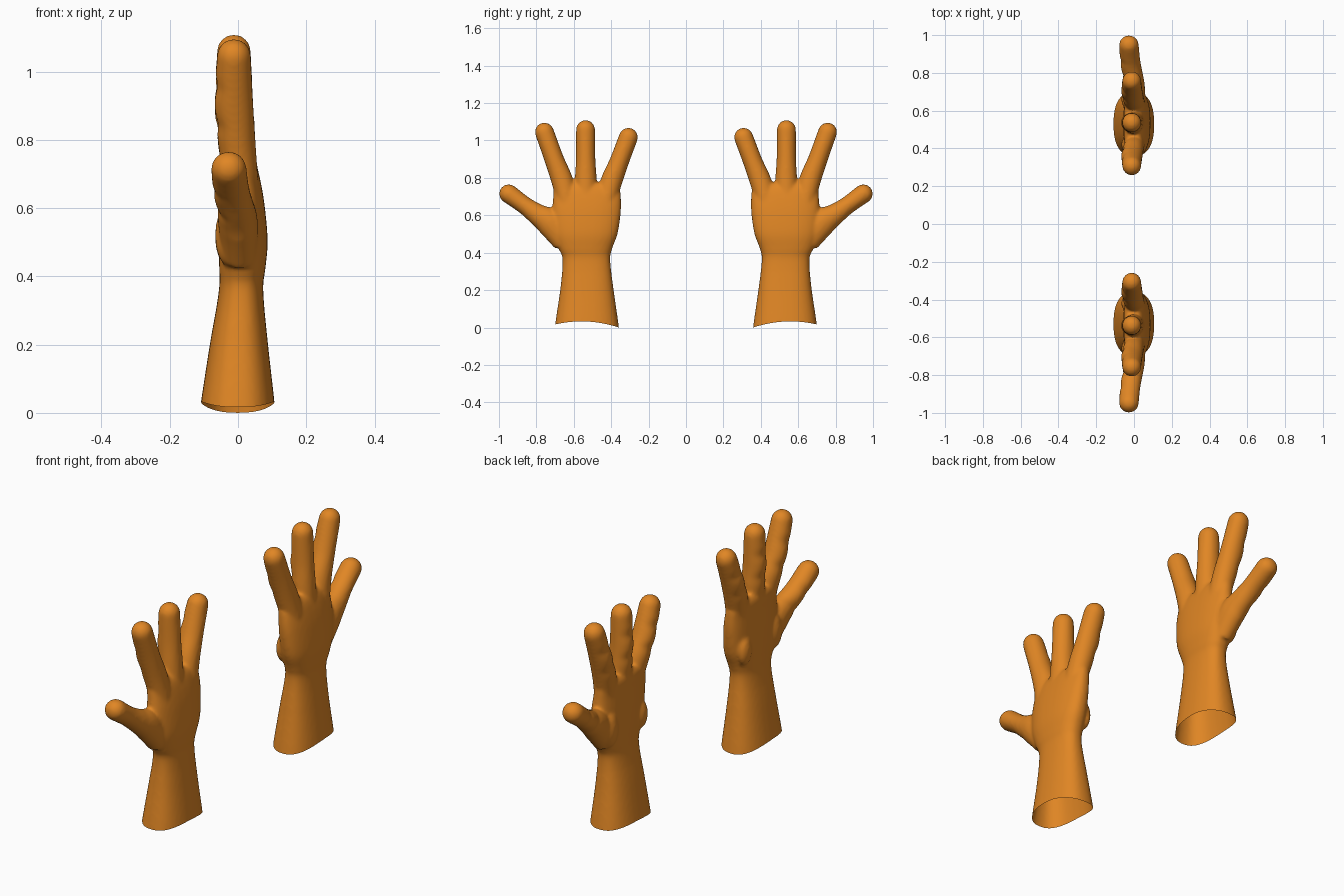
import bpy, bmesh, math
from mathutils import Vector

cube = bpy.data.objects.get("Cube")
if cube:
    bpy.data.objects.remove(cube, do_unlink=True)

skin = bpy.data.materials.new("orange_skin")
skin.use_nodes = True
ORANGE = (0.75, 0.24, 0.018, 1)
skin.diffuse_color = ORANGE
bsdf = skin.node_tree.nodes["Principled BSDF"]
bsdf.inputs["Base Color"].default_value = ORANGE
bsdf.inputs["Roughness"].default_value = 0.6

SIDES = 32


def resample(stations, steps=8):
    """Catmull-Rom through the stations, every number interpolated alike."""
    pts = [Vector(s) for s in stations]
    pts = [2 * pts[0] - pts[1]] + pts + [2 * pts[-1] - pts[-2]]
    out = []
    for a, b, c, d in zip(pts, pts[1:], pts[2:], pts[3:]):
        for k in range(steps):
            t = k / steps
            out.append(0.5 * (2 * b + (c - a) * t + (2 * a - 5 * b + 4 * c - d) * t ** 2
                              + (3 * b - a - 3 * c + d) * t ** 3))
    return out + [pts[-2]]


def skin_rings(bm, rings):
    """Bridge a list of point rings into a closed solid."""
    loops = [[bm.verts.new(p) for p in ring] for ring in rings]
    for lo, hi in zip(loops, loops[1:]):
        for i in range(SIDES):
            j = (i + 1) % SIDES
            bm.faces.new((lo[i], lo[j], hi[j], hi[i]))
    bm.faces.new(loops[0][::-1])
    bm.faces.new(loops[-1])


def palm_and_arm(bm, stations):
    """Stations are z, y min, y max, x min, x max; sections are soft boxes."""
    rings = []
    for z, y0, y1, x0, x1 in resample(stations):
        ring = []
        for i in range(SIDES):
            a = math.tau * i / SIDES
            c, s = math.cos(a), math.sin(a)
            soft = [math.copysign(abs(v) ** 0.82, v) for v in (c, s)]
            ring.append(((x0 + x1) / 2 + soft[0] * (x1 - x0) / 2,
                         (y0 + y1) / 2 + soft[1] * (y1 - y0) / 2, z))
        rings.append(ring)
    skin_rings(bm, rings)


def digit(bm, stations, creases):
    """Stations are x, y, z, width radius, depth radius; the end is rounded."""
    path = resample(stations)
    rings = []
    for k, p in enumerate(path):
        a, b = path[max(k - 1, 0)], path[min(k + 1, len(path) - 1)]
        axis = Vector((b - a)[:3]).normalized()
        rings.append((Vector(p[:3]), axis, p[3], p[4]))
    end, axis, r, depth = rings[-1]
    for k in range(1, 8):
        t = k * math.pi / 2 / 7.4
        rings.append((end + axis * r * math.sin(t), axis, r * math.cos(t), depth * math.cos(t)))
    out = []
    for k, (centre, axis, r, depth) in enumerate(rings):
        side = axis.cross(Vector((1, 0, 0))).normalized()
        front = side.cross(axis)
        # joints pinch the palm side only
        pinch = sum(math.exp(-((k - c) / 1.2) ** 2) for c in creases)
        ring = []
        for i in range(SIDES):
            a = math.tau * i / SIDES
            d = depth * (1 - 0.13 * pinch) if math.cos(a) < 0 else depth
            ring.append(centre + front * d * math.cos(a) + side * r * math.sin(a))
        out.append(ring)
    skin_rings(bm, out)


def finger(bm, knuckle, base, tip):
    (ky, kz), (by, bz), (ty, tz) = knuckle, base, tip
    my, mz = (by + ty) / 2, (bz + tz) / 2
    digit(bm, [(0.022, ky, kz, 0.045, 0.045), (0.0, by, bz, 0.058, 0.054),
               (-0.012, my, mz, 0.052, 0.057), (-0.012, ty, tz, 0.051, 0.05)], (13, 19))


def build_hand():
    bm = bmesh.new()
    palm_and_arm(bm, [
        (-0.06, 0.352, 0.706, -0.116, 0.112), (0.02, 0.361, 0.697, -0.106, 0.105),
        (0.2, 0.387, 0.672, -0.081, 0.087), (0.36, 0.405, 0.66, -0.056, 0.074),
        (0.42, 0.395, 0.68, -0.055, 0.08), (0.5, 0.366, 0.705, -0.057, 0.087),
        (0.6, 0.35, 0.715, -0.057, 0.079), (0.68, 0.347, 0.712, -0.055, 0.066),
        (0.74, 0.355, 0.706, -0.054, 0.05), (0.77, 0.39, 0.68, -0.04, 0.03)])
    finger(bm, (0.62, 0.57), (0.655, 0.76), (0.757, 1.045))   # index
    finger(bm, (0.54, 0.57), (0.536, 0.76), (0.537, 1.058))   # middle
    finger(bm, (0.45, 0.57), (0.407, 0.755), (0.308, 1.017))  # little
    # thumb
    digit(bm, [(0.005, 0.65, 0.455, 0.06, 0.05), (0.0, 0.722, 0.555, 0.075, 0.058),
               (-0.008, 0.795, 0.605, 0.058, 0.054), (-0.02, 0.861, 0.652, 0.048, 0.054),
               (-0.027, 0.948, 0.715, 0.051, 0.052)], (16, 25))
    # heel pads on the palm side
    for y, z, size in ((0.66, 0.52, 0.075), (0.42, 0.51, 0.06)):
        ball = bmesh.ops.create_uvsphere(bm, u_segments=24, v_segments=16, radius=size)["verts"]
        bmesh.ops.scale(bm, vec=(0.5, 0.7, 1.2), verts=ball)
        bmesh.ops.translate(bm, vec=(-0.067 + size * 0.5, y, z), verts=ball)

    mesh = bpy.data.meshes.new("hand_parts")
    bm.to_mesh(mesh)
    bm.free()
    parts = bpy.data.objects.new("hand_parts", mesh)
    bpy.context.collection.objects.link(parts)

    # fuse the parts into one soft skin
    remesh = parts.modifiers.new("fuse", 'REMESH')
    remesh.mode = 'VOXEL'
    remesh.voxel_size = 0.008
    smooth = parts.modifiers.new("soften", 'SMOOTH')
    smooth.factor = 0.5
    smooth.iterations = 10
    graph = bpy.context.evaluated_depsgraph_get()
    fused = bpy.data.meshes.new_from_object(parts.evaluated_get(graph))
    bpy.data.objects.remove(parts, do_unlink=True)

    # open the sleeve end and sweep its rim into a saddle
    bm = bmesh.new()
    bm.from_mesh(fused)
    bmesh.ops.bisect_plane(bm, geom=bm.verts[:] + bm.edges[:] + bm.faces[:],
                           plane_co=(0, 0, 0), plane_no=(0, 0, 1), clear_inner=True)
    for v in bm.verts:
        t = (v.co.y - 0.53) / 0.172
        lift = 0.032 - 0.024 * t * t + 0.008 * t
        v.co.z += lift * max(0, 1 - v.co.z / 0.3)
    bm.to_mesh(fused)
    bm.free()
    return fused


def place(name, mesh):
    mesh.name = name
    mesh.materials.clear()
    mesh.materials.append(skin)
    for poly in mesh.polygons:
        poly.use_smooth = True
        poly.material_index = 0
    obj = bpy.data.objects.new(name, mesh)
    bpy.context.collection.objects.link(obj)


hand = build_hand()
mirrored = hand.copy()
bm = bmesh.new()
bm.from_mesh(mirrored)
bmesh.ops.scale(bm, vec=(1, -1, 1), verts=bm.verts)
bmesh.ops.reverse_faces(bm, faces=bm.faces)
bm.to_mesh(mirrored)
bm.free()
place("back_hand", hand)
place("front_hand", mirrored)
